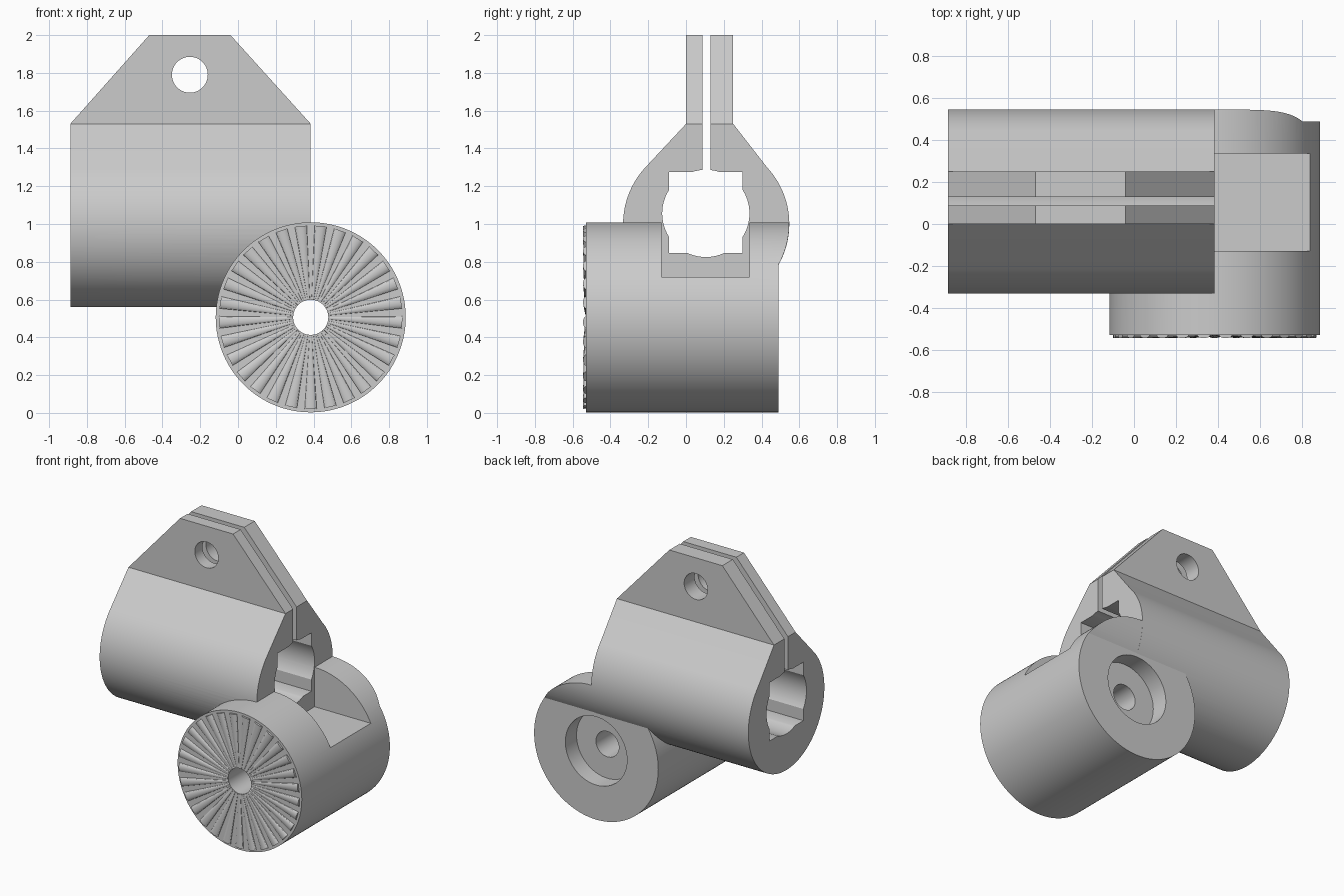
import bpy, bmesh, math
from mathutils import Matrix

if "Cube" in bpy.data.objects:
    bpy.data.objects.remove(bpy.data.objects["Cube"])

grey = bpy.data.materials.new("plain grey")
grey.diffuse_color = (0.6, 0.6, 0.6, 1)
grey.use_nodes = True
grey.node_tree.nodes["Principled BSDF"].inputs["Base Color"].default_value = grey.diffuse_color

CY, CZ, CR = 0.107, 1.0, 0.44      # clamp barrel centre (y, z) and radius
BX, BZ, BR = 0.385, 0.506, 0.503   # boss centre (x, z) and radius
X0 = -0.888                        # far end of clamp


def finish(name, bm):
    bmesh.ops.recalc_face_normals(bm, faces=bm.faces)
    me = bpy.data.meshes.new(name)
    bm.to_mesh(me)
    bm.free()
    me.materials.append(grey)
    ob = bpy.data.objects.new(name, me)
    bpy.context.collection.objects.link(ob)
    return ob


def prism(name, pts, axis, a, b):
    """Extrude a flat outline along x (points y, z) or y (points x, z)."""
    bm = bmesh.new()
    place = (lambda p, t: (t, p[0], p[1])) if axis == "x" else (lambda p, t: (p[0], t, p[1]))
    lo = [bm.verts.new(place(p, a)) for p in pts]
    hi = [bm.verts.new(place(p, b)) for p in pts]
    bm.faces.new(lo)
    bm.faces.new(hi)
    for i in range(len(pts)):
        j = (i + 1) % len(pts)
        bm.faces.new((lo[i], lo[j], hi[j], hi[i]))
    return finish(name, bm)


def arc(cx, cy, r, a0, a1, n):
    return [(cx + r * math.cos(math.radians(a0 + (a1 - a0) * i / n)),
             cy + r * math.sin(math.radians(a0 + (a1 - a0) * i / n))) for i in range(n + 1)]


def circle(cx, cy, r, n=96):
    return arc(cx, cy, r, 0, 360, n)[:-1]


def rect(u0, v0, u1, v1):
    return [(u0, v0), (u1, v0), (u1, v1), (u0, v1)]


def combine(ob, other, op):
    mod = ob.modifiers.new("join", "BOOLEAN")
    mod.operation, mod.object, mod.solver = op, other, "EXACT"
    bpy.context.view_layer.objects.active = ob
    bpy.ops.object.modifier_apply(modifier=mod.name)
    bpy.data.objects.remove(other, do_unlink=True)


def smooth(ob):
    bpy.ops.object.select_all(action="DESELECT")
    ob.select_set(True)
    bpy.context.view_layer.objects.active = ob
    bpy.ops.object.shade_smooth_by_angle(angle=math.radians(25))


# Clamp: round barrel, tangent neck and upright tab
side = arc(CY, CZ, CR, 137, 403, 80)
side += [(0.25, 1.53), (0.25, 2.0), (0.0, 2.0), (0.0, 1.53)]
clamp = prism("clamp_body", side, "x", X0, BX)
# Sloping shoulders of the tab
combine(clamp, prism("tab_outline", [(-1.2, -0.1), (0.7, -0.1), (0.7, 1.182), (-0.13, 2.1),
                                     (-0.381, 2.1), (-1.2, 1.179)], "y", -1, 1), "INTERSECT")

# Round boss, its back trimmed flat below and to the barrel curve above
boss = prism("boss", circle(BX, BZ, BR, 128), "y", -0.53, 0.7)
trim = [(-1, -0.1), (0.49, -0.1)] + arc(CY, CZ, CR - 0.001, -29.4, 2, 16) + [(0.546, 1.2), (-1, 1.2)]
combine(boss, prism("boss_trim", trim, "x", -1, 2), "INTERSECT")
# Open pocket beside the clamp end
combine(boss, prism("pocket", rect(-0.13, 0.72, 0.337, 1.3), "x", BX, 1.3), "DIFFERENCE")
combine(clamp, boss, "UNION")

# Bore: a round hole crossed with a rectangular one, and the clamping slit
combine(clamp, prism("round_bore", circle(0.105, 1.056, 0.231), "x", -1.2, 0.6), "DIFFERENCE")
combine(clamp, prism("square_bore", rect(-0.09, 0.847, 0.3, 1.275), "x", -1.2, 0.6), "DIFFERENCE")
combine(clamp, prism("slit", rect(0.088, 1.2, 0.129, 2.1), "x", -1.2, 0.6), "DIFFERENCE")

# Screw hole in the tab, bolt hole and counterbore in the boss
combine(clamp, prism("tab_hole", circle(-0.255, 1.79, 0.095, 48), "y", -1, 1), "DIFFERENCE")
combine(clamp, prism("bolt_hole", circle(BX, BZ, 0.093, 48), "y", -1, 1), "DIFFERENCE")
combine(clamp, prism("counterbore", circle(BX, BZ, 0.25), "y", 0.36, 1), "DIFFERENCE")
smooth(clamp)

# Ring of tapered, rounded teeth on the front of the boss
TEETH, R_IN, R_OUT = 29, 0.096, 0.485
bm = bmesh.new()
for i in range(TEETH):
    turn = Matrix.Rotation(2 * math.pi * i / TEETH, 4, "Y")
    m = (Matrix.Translation((BX, -0.53, BZ)) @ turn
         @ Matrix.Translation((0, 0, -(R_IN + R_OUT) / 2)) @ Matrix.Diagonal((1, 0.47, 1, 1)))
    bmesh.ops.create_cone(bm, cap_ends=True, segments=16, radius1=0.032, radius2=0.006,
                          depth=R_OUT - R_IN, matrix=m)
smooth(finish("front_teeth", bm))
